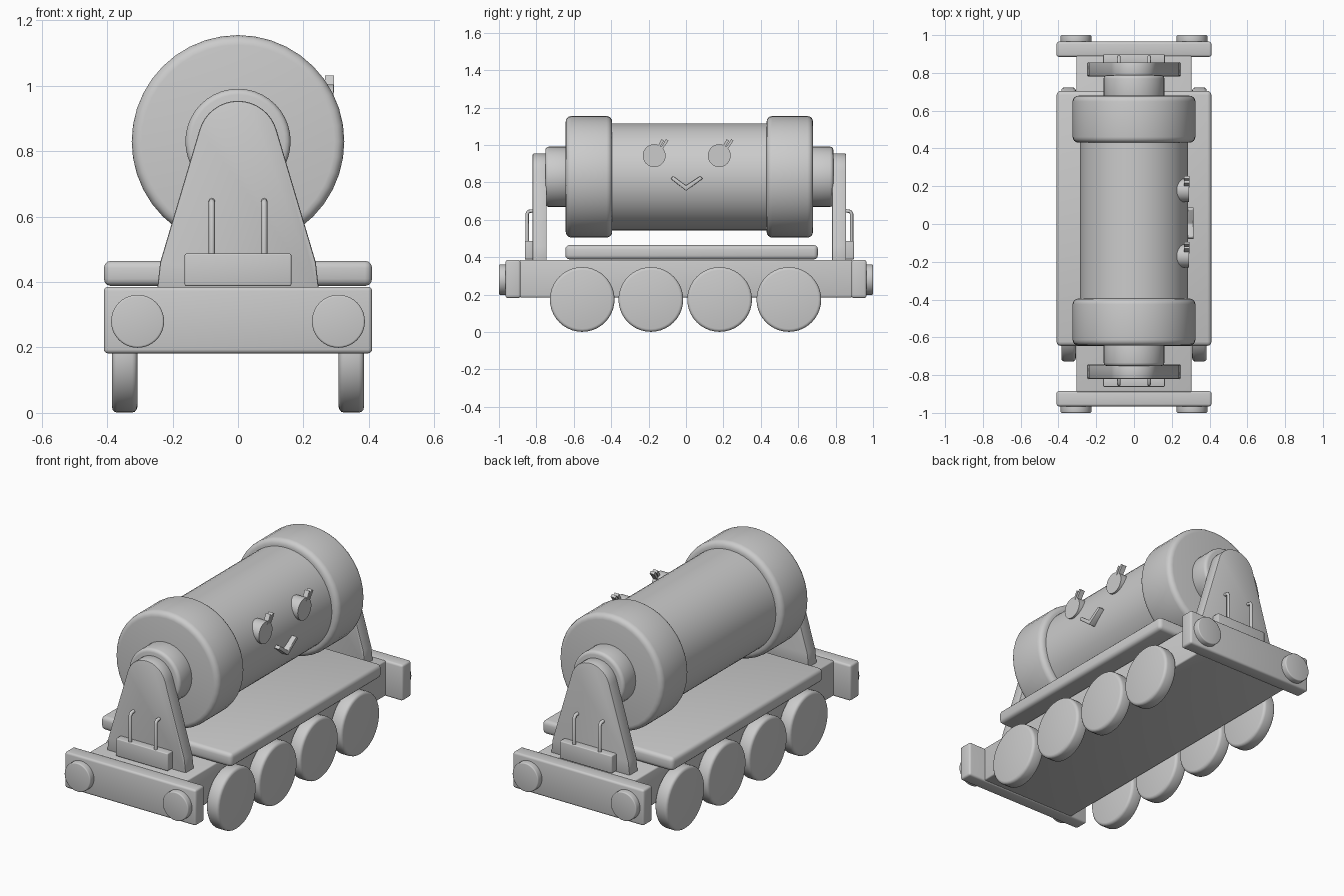
import bpy, bmesh, math
from mathutils import Matrix, Vector

cube = bpy.data.objects.get("Cube")
if cube:
    bpy.data.objects.remove(cube)

grey = bpy.data.materials.new("plain_grey")
grey.use_nodes = True
grey.diffuse_color = (0.6, 0.6, 0.6, 1)
grey.node_tree.nodes["Principled BSDF"].inputs["Base Color"].default_value = (0.6, 0.6, 0.6, 1)

MID = 0.018      # drum assembly sits slightly off the middle
AXIS_Z = 0.83    # drum axis height


def finish(name, bm, bevel=0.0, segments=3):
    """Round the sharp edges, then turn the bmesh into a smooth-shaded object."""
    bmesh.ops.recalc_face_normals(bm, faces=bm.faces)
    if bevel:
        sharp = [e for e in bm.edges if e.calc_face_angle(0) > math.radians(35)]
        bmesh.ops.bevel(bm, geom=sharp, offset=bevel, segments=segments,
                        affect='EDGES', profile=0.5, clamp_overlap=True)
    mesh = bpy.data.meshes.new(name)
    bm.to_mesh(mesh)
    bm.free()
    mesh.materials.append(grey)
    obj = bpy.data.objects.new(name, mesh)
    bpy.context.collection.objects.link(obj)
    bpy.ops.object.select_all(action='DESELECT')
    obj.select_set(True)
    bpy.context.view_layer.objects.active = obj
    bpy.ops.object.shade_smooth_by_angle(angle=math.radians(40))
    return obj


def box(name, x, y, z, bevel=0.01, segments=3):
    bm = bmesh.new()
    bmesh.ops.create_cube(bm, size=1)
    for v in bm.verts:
        v.co = Vector((c[0] + (t + 0.5) * (c[1] - c[0])) for c, t in zip((x, y, z), v.co))
    return finish(name, bm, bevel, segments)


def disc(name, axis, centre, radius, span, bevel=0.01, sides=40, segments=3):
    """Cylinder along the x or y axis; centre gives the other two coordinates."""
    bm = bmesh.new()
    bmesh.ops.create_cone(bm, cap_ends=True, segments=sides, radius1=radius,
                          radius2=radius, depth=span[1] - span[0])
    middle = sum(span) / 2
    if axis == 'X':
        turn = Matrix.Rotation(math.pi / 2, 4, 'Y')
        place = Vector((middle, centre[0], centre[1]))
    else:
        turn = Matrix.Rotation(math.pi / 2, 4, 'X')
        place = Vector((centre[0], middle, centre[1]))
    bm.transform(Matrix.Translation(place) @ turn)
    return finish(name, bm, bevel, segments)


def prism(name, outline, axis, span, bevel=0.0):
    """Extrude an outline along x (points are y, z) or y (points are x, z)."""
    bm = bmesh.new()
    at = (lambda p: (span[0], p[0], p[1])) if axis == 'X' else (lambda p: (p[0], span[0], p[1]))
    face = bm.faces.new([bm.verts.new(at(p)) for p in outline])
    new = bmesh.ops.extrude_face_region(bm, geom=[face])["geom"]
    depth = span[1] - span[0]
    move = Vector((depth, 0, 0)) if axis == 'X' else Vector((0, depth, 0))
    bmesh.ops.translate(bm, vec=move, verts=[g for g in new if isinstance(g, bmesh.types.BMVert)])
    return finish(name, bm, bevel, 2)


def rod(name, points, radius):
    """Round bar following a path."""
    curve = bpy.data.curves.new(name, 'CURVE')
    curve.dimensions = '3D'
    curve.bevel_depth = radius
    curve.bevel_resolution = 2
    curve.use_fill_caps = True
    line = curve.splines.new('POLY')
    line.points.add(len(points) - 1)
    for p, co in zip(line.points, points):
        p.co = (*co, 1)
    curve.materials.append(grey)
    obj = bpy.data.objects.new(name, curve)
    bpy.context.collection.objects.link(obj)
    return obj


def span_y(side, near, far, mid):
    return sorted((mid + side * near, mid + side * far))


# Chassis and running board
box("chassis", (-0.305, 0.305), (-0.89, 0.89), (0.185, 0.385), 0.008)
box("running_board", (-0.41, 0.41), (-0.645, 0.705), (0.388, 0.465), 0.022)

# Wheels
for label, sx in (("left", 1), ("right", -1)):
    for i, y in enumerate((-0.555, -0.188, 0.18, 0.55)):
        disc(f"wheel_{label}_{i + 1}", 'X', (y, 0.174), 0.173,
             sorted((sx * 0.308, sx * 0.385)), 0.016)

# Main drum
disc("drum_barrel", 'Y', (0, AXIS_Z), 0.286, (MID - 0.43, MID + 0.43), 0, 64)

# Pillar outline: flared foot and round head
head = [math.radians(15 + 150 * i / 16) for i in range(17)]
pillar_shape = [(-0.247, 0.38), (0.247, 0.38), (0.238, 0.46)]
pillar_shape += [(0.123 * math.cos(a), AXIS_Z + 0.124 * math.sin(a)) for a in head]
pillar_shape += [(-0.238, 0.46)]

for label, s in (("front", -1), ("back", 1)):
    # Drum ends and their supports
    disc(f"drum_rim_{label}", 'Y', (0, AXIS_Z), 0.325, span_y(s, 0.413, 0.661, MID), 0.03, 40, 4)
    disc(f"axle_{label}", 'Y', (0, AXIS_Z), 0.161, span_y(s, 0.64, 0.77, MID), 0.018)
    prism(f"pillar_{label}", pillar_shape, 'Y', span_y(s, 0.763, 0.838, MID), 0.006)
    box(f"step_{label}", (-0.163, 0.163), span_y(s, 0.83, 0.88, MID), (0.388, 0.487), 0.005)
    # Hooked handrails
    for x in (-0.08, 0.08):
        path = [(x, MID + s * 0.867, 0.48), (x, MID + s * 0.867, 0.632),
                (x, MID + s * 0.860, 0.645), (x, MID + s * 0.830, 0.648)]
        rod(f"handrail_{label}_{'left' if x > 0 else 'right'}", path, 0.0095)
    # Buffer beam and buffers
    box(f"buffer_beam_{label}", (-0.41, 0.41), span_y(s, 0.885, 0.965, 0), (0.182, 0.385), 0.012)
    for x in (-0.307, 0.307):
        disc(f"buffer_{label}_{'left' if x > 0 else 'right'}", 'Y', (x, 0.28), 0.081,
             span_y(s, 0.95, 1.0, 0), 0.006)

# Face on the left side: eyes with two lashes each, and a smile
for i, y in enumerate((-0.17, 0.178)):
    disc(f"eye_{i + 1}", 'X', (y, 0.943), 0.061, (0.2, 0.292), 0)
    for j, (start, reach) in enumerate(((0.014, 0.032), (0.034, 0.036))):
        a, b = y + start, y + start + reach
        prism(f"lash_{i + 1}_{j + 1}",
              [(a, 0.985), (a + 0.012, 0.98), (b + 0.006, 1.022), (b - 0.006, 1.032)],
              'X', (0.266, 0.294))
smile = [(-0.082, 0.82), (0, 0.755), (0.09, 0.82), (0.076, 0.834), (0, 0.783), (-0.068, 0.834)]
prism("smile", smile, 'X', (0.25, 0.315), 0.004)
